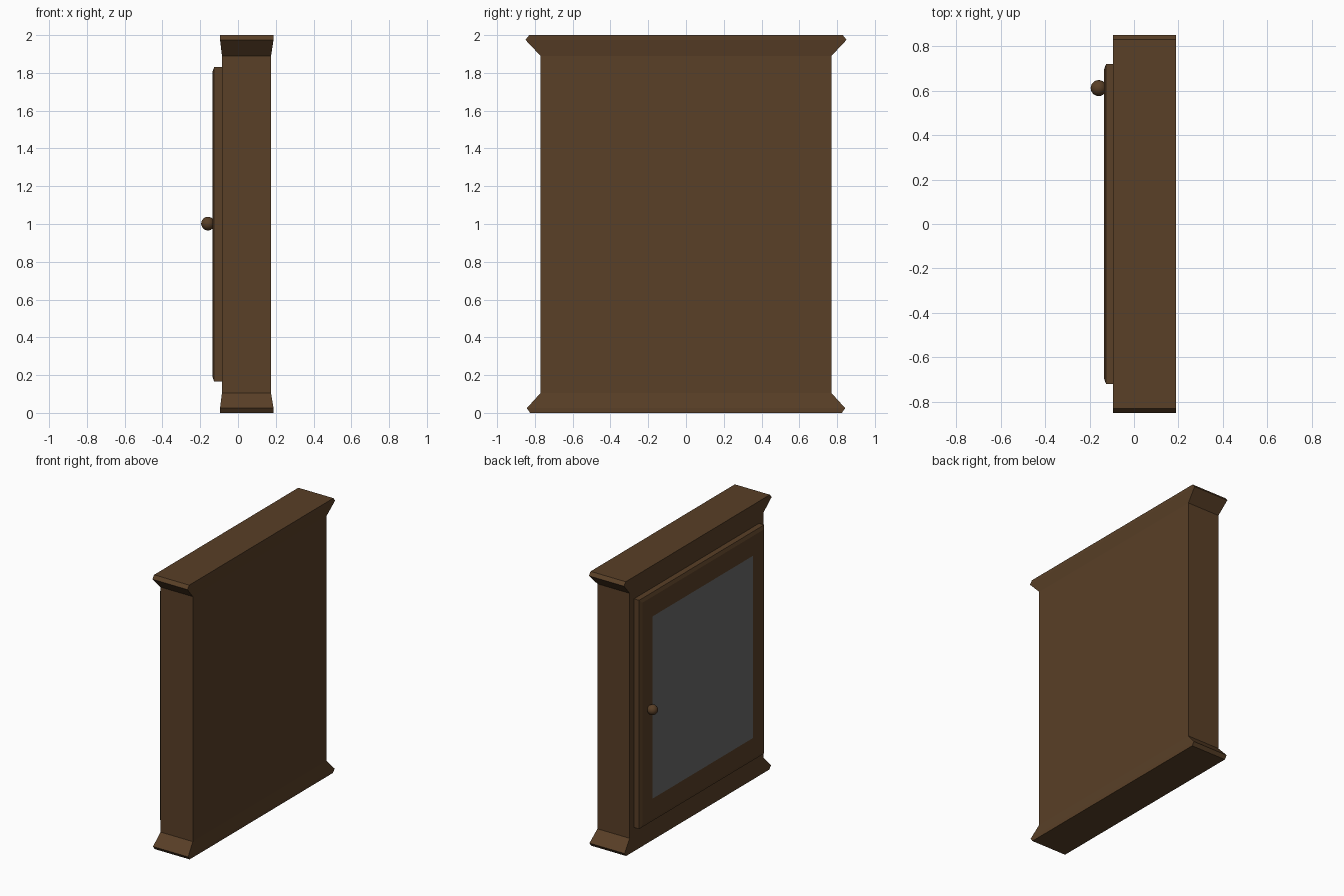
import bpy, bmesh

if "Cube" in bpy.data.objects:
    bpy.data.objects.remove(bpy.data.objects["Cube"])


def material(name, rgb):
    m = bpy.data.materials.new(name)
    m.diffuse_color = (*rgb, 1)
    m.use_nodes = True
    m.node_tree.nodes["Principled BSDF"].inputs["Base Color"].default_value = m.diffuse_color
    return m


wood = material("dark_wood", (0.1, 0.05, 0.02))
mirror = material("grey_mirror", (0.14, 0.14, 0.14))


def finish(name, bm, mats):
    bmesh.ops.recalc_face_normals(bm, faces=bm.faces)
    me = bpy.data.meshes.new(name)
    bm.to_mesh(me)
    bm.free()
    for m in mats:
        me.materials.append(m)
    ob = bpy.data.objects.new(name, me)
    bpy.context.collection.objects.link(ob)
    return ob


def loft(bm, rings):
    """Join closed rings of points and cap both ends; returns the last cap."""
    rows = [[bm.verts.new(p) for p in r] for r in rings]
    n = len(rows[0])
    for a, b in zip(rows, rows[1:]):
        for i in range(n):
            j = (i + 1) % n
            bm.faces.new((a[i], a[j], b[j], b[i]))
    bm.faces.new(rows[0])
    return bm.faces.new(rows[-1])


# Cabinet body with flared plinth and cornice: z, half width, front x, back x
profile = [(0, 0.825, -0.095, 0.188), (0.025, 0.843, -0.095, 0.188),
           (0.105, 0.77, -0.085, 0.175), (1.89, 0.77, -0.085, 0.175),
           (1.975, 0.85, -0.095, 0.188), (2.0, 0.83, -0.095, 0.188)]
bm = bmesh.new()
loft(bm, [[(f, -w, z), (b, -w, z), (b, w, z), (f, w, z)]
          for z, w, f, b in profile])
finish("cabinet_body", bm, [wood])


# Door with chamfered front edge and flush mirror panel
def door_ring(x, hy, hz):
    return [(x, -hy, 0.998 - hz), (x, hy, 0.998 - hz),
            (x, hy, 0.998 + hz), (x, -hy, 0.998 + hz)]


bm = bmesh.new()
panel = loft(bm, [door_ring(-0.08, 0.72, 0.833), door_ring(-0.126, 0.72, 0.833),
                  door_ring(-0.135, 0.695, 0.808), door_ring(-0.135, 0.578, 0.664)])
panel.material_index = 1
finish("door", bm, [wood, mirror])

# Round knob
bpy.ops.mesh.primitive_uv_sphere_add(segments=20, ring_count=12, radius=0.036,
                                     location=(-0.159, 0.612, 1.002),
                                     rotation=(0, 1.5708, 0))
knob = bpy.context.object
knob.name = "door_knob"
knob.data.materials.append(wood)
bpy.ops.object.shade_smooth()
